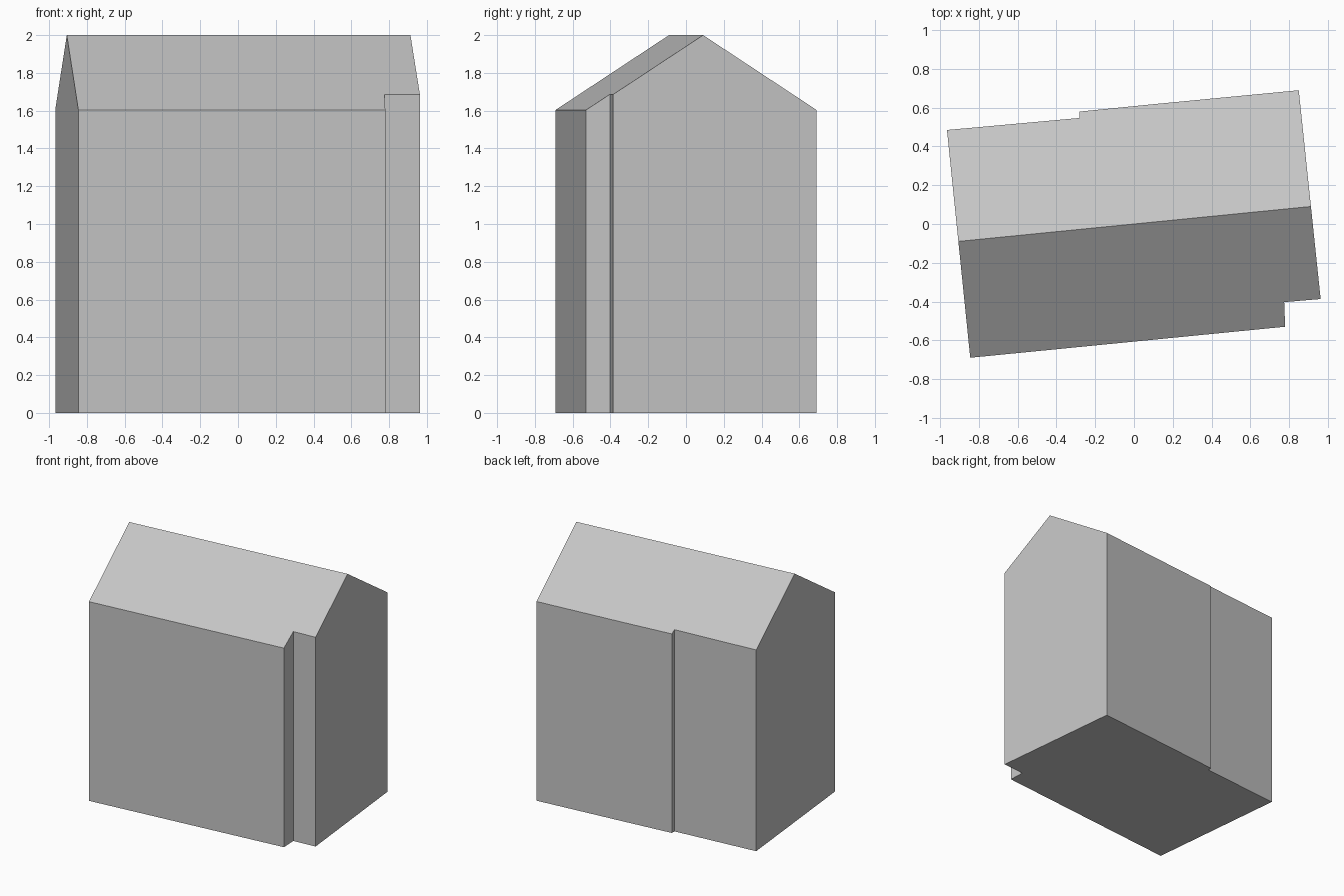
import bpy
import bmesh
from mathutils import Vector

cube = bpy.data.objects.get("Cube")
if cube:
    bpy.data.objects.remove(cube, do_unlink=True)

# Plain grey for walls and roof
grey = bpy.data.materials.new("light_grey")
grey.use_nodes = True
colour = (0.56, 0.56, 0.56, 1)
grey.diffuse_color = colour
grey.node_tree.nodes["Principled BSDF"].inputs["Base Color"].default_value = colour

# Footprint, counter-clockwise, with a corner notch in front and a small step behind
footprint = [(-0.845, -0.69), (0.78, -0.53), (0.775, -0.403), (0.963, -0.387),
             (0.85, 0.69), (0.12, 0.62), (-0.28, 0.58), (-0.28, 0.547), (-0.965, 0.485)]
RIDGE_Z = 2.0
PITCH = 0.656
along = Vector((0.995, 0.0985, 0)).normalized()
across = Vector((-along.y, along.x, 0))

# Walls: the footprint raised to ridge height
bm = bmesh.new()
base = bm.faces.new([bm.verts.new((x, y, 0)) for x, y in footprint])
raised = bmesh.ops.extrude_face_region(bm, geom=[base], use_keep_orig=True)
top = [v for v in raised["geom"] if isinstance(v, bmesh.types.BMVert)]
bmesh.ops.translate(bm, verts=top, vec=(0, 0, RIDGE_Z))

# Roof: cut one slope on each side of the ridge and close the cut
for side in (-1, 1):
    normal = (across * side * PITCH + Vector((0, 0, 1))).normalized()
    cut = bmesh.ops.bisect_plane(
        bm, geom=bm.verts[:] + bm.edges[:] + bm.faces[:], dist=1e-5,
        plane_co=(0, 0, RIDGE_Z), plane_no=normal, clear_outer=True)
    bmesh.ops.holes_fill(bm, edges=[e for e in bm.edges if e.is_boundary], sides=0)

bmesh.ops.remove_doubles(bm, verts=bm.verts[:], dist=1e-4)
bmesh.ops.recalc_face_normals(bm, faces=bm.faces[:])

mesh = bpy.data.meshes.new("gabled_house")
bm.to_mesh(mesh)
bm.free()
mesh.materials.append(grey)
house = bpy.data.objects.new("gabled_house", mesh)
bpy.context.collection.objects.link(house)
